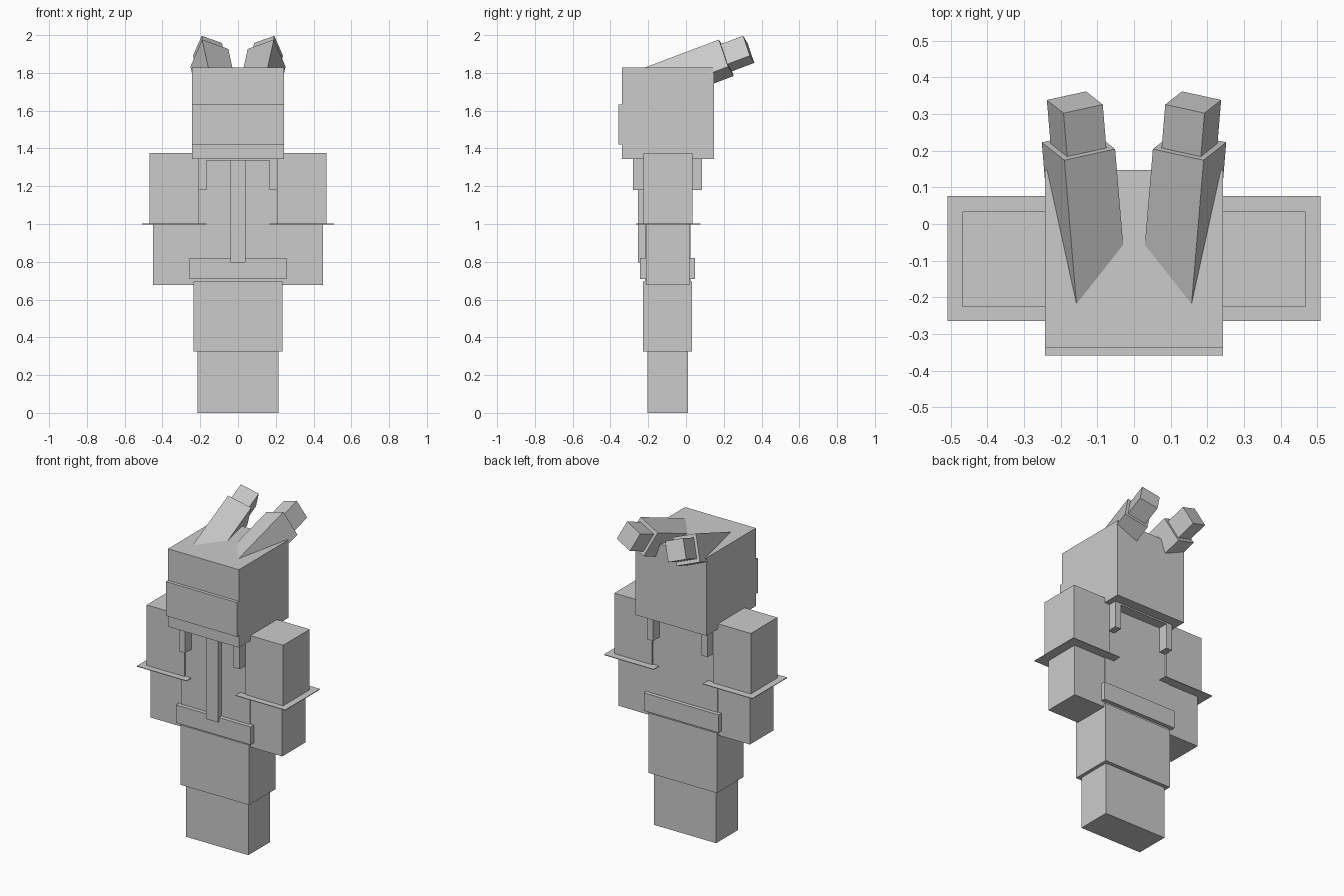
import bpy
import bmesh
from mathutils import Matrix, Vector

cube = bpy.data.objects.get("Cube")
if cube:
    bpy.data.objects.remove(cube, do_unlink=True)

# Single flat grey
grey = bpy.data.materials.new("plain_grey")
grey.use_nodes = True
colour = (0.6, 0.6, 0.6, 1.0)
grey.diffuse_color = colour
grey.node_tree.nodes["Principled BSDF"].inputs["Base Color"].default_value = colour


def add_box(name, matrix):
    """Unit cube placed by a matrix."""
    mesh = bpy.data.meshes.new(name)
    bm = bmesh.new()
    bmesh.ops.create_cube(bm, size=1.0, matrix=matrix)
    bmesh.ops.recalc_face_normals(bm, faces=bm.faces)
    bm.to_mesh(mesh)
    bm.free()
    mesh.materials.append(grey)
    obj = bpy.data.objects.new(name, mesh)
    bpy.context.collection.objects.link(obj)
    return obj


def box(name, x, y, z):
    """Axis-aligned box from three (min, max) ranges."""
    centre = Vector([(a + b) / 2 for a, b in (x, y, z)])
    size = [b - a for a, b in (x, y, z)]
    return add_box(name, Matrix.Translation(centre) @ Matrix.Diagonal((*size, 1.0)))


def pair(name, x, y, z):
    """Box on the left (+x) and its mirror on the right."""
    box("left_" + name, x, y, z)
    box("right_" + name, (-x[1], -x[0]), y, z)


# Legs, torso and head
box("lower_legs", (-0.214, 0.214), (-0.204, 0.010), (0.0, 0.325))
box("upper_legs", (-0.235, 0.235), (-0.227, 0.033), (0.325, 0.696))
box("torso", (-0.234, 0.234), (-0.218, 0.024), (0.69, 1.35))
box("head", (-0.243, 0.243), (-0.338, 0.147), (1.345, 1.828))
box("face_band", (-0.243, 0.243), (-0.358, -0.33), (1.42, 1.632))

# Belt, front strip and collar
box("belt", (-0.256, 0.256), (-0.243, 0.048), (0.71, 0.821))
box("front_strip", (-0.04, 0.04), (-0.254, -0.20), (0.795, 1.338))
box("collar", (-0.208, 0.208), (-0.28, 0.085), (1.336, 1.348))
pair("shoulder_strap", (0.166, 0.208), (-0.28, 0.085), (1.18, 1.345))

# Arms with thin cuffs between sleeve and forearm
pair("sleeve", (0.208, 0.468), (-0.226, 0.034), (1.0, 1.377))
pair("cuff", (0.168, 0.509), (-0.264, 0.077), (0.998, 1.002))
pair("forearm", (0.234, 0.451), (-0.211, 0.019), (0.678, 1.0))

# Ears: a thick tilted bar rising out of the head with a thinner tip
across = Vector((-0.137, 0.030, -0.049)).normalized()
down = Vector((0.060, 0.049, -0.143)).normalized()
along = down.cross(across).normalized()
down = across.cross(along).normalized()
joint = Vector((0.1515, 0.2135, 1.88))


def tilted(name, start, end, width, height):
    centre = joint + along * (start + end) / 2
    frame = Matrix((across * width, down * height, along * (end - start))).transposed()
    matrix = Matrix.Translation(centre) @ frame.to_4x4()
    add_box("left_" + name, matrix)
    add_box("right_" + name, Matrix.Diagonal((-1, 1, 1, 1)) @ matrix)


tilted("ear_base", -0.45, 0.0, 0.15, 0.163)
tilted("ear_tip", -0.02, 0.127, 0.116, 0.12)
